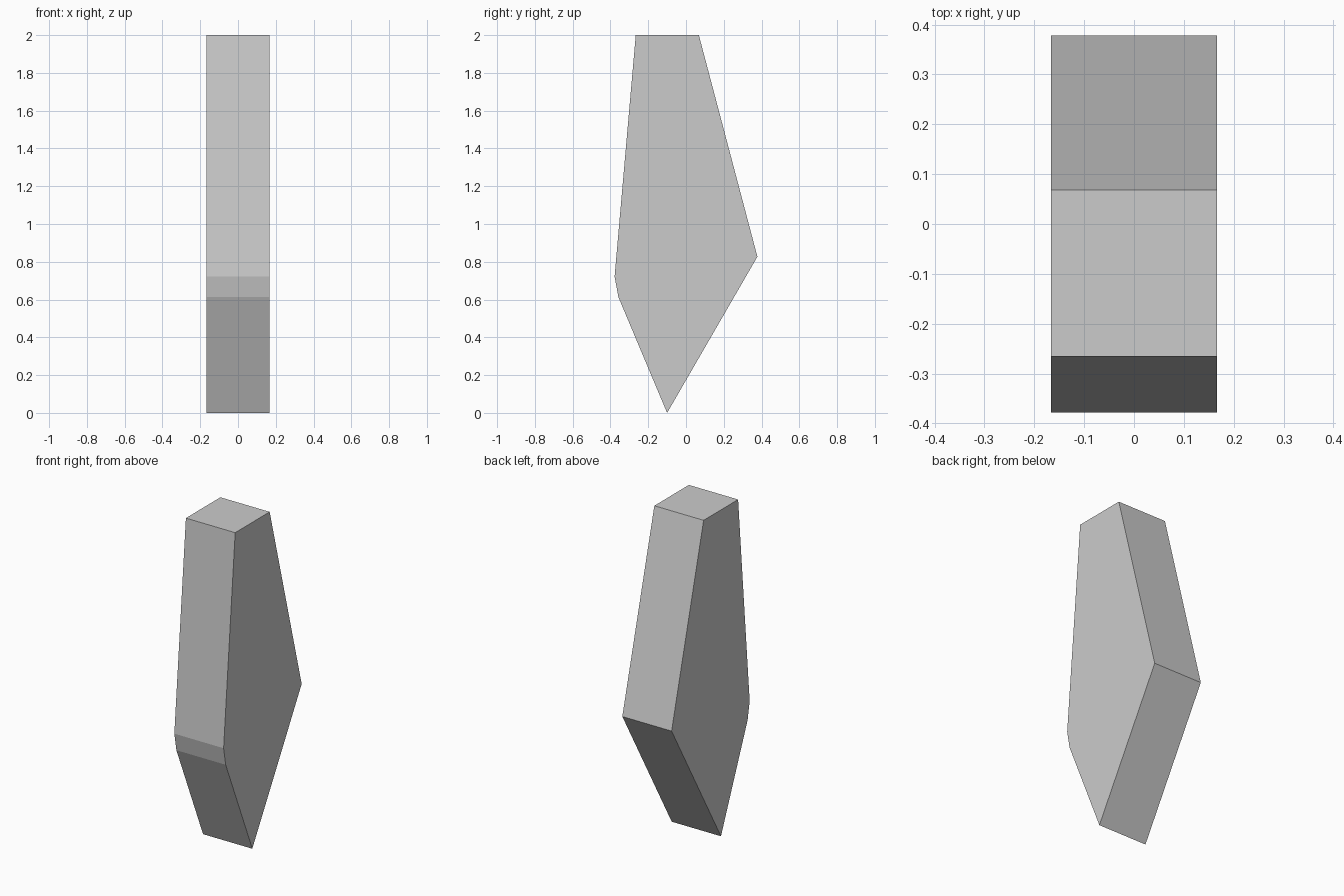
import bpy
import bmesh

if "Cube" in bpy.data.objects:
    bpy.data.objects.remove(bpy.data.objects["Cube"])

HALF_WIDTH = 0.167

# Side outline (y, z), running from the bottom tip round the back to the front
PROFILE = [(-0.10, 0.0), (0.378, 0.827), (0.068, 2.0),
           (-0.266, 2.0), (-0.378, 0.722), (-0.358, 0.613)]


def extruded_profile(name, profile, half_width):
    bm = bmesh.new()
    face = bm.faces.new([bm.verts.new((-half_width, y, z)) for y, z in profile])
    extruded = bmesh.ops.extrude_face_region(bm, geom=[face])
    verts = [g for g in extruded["geom"] if isinstance(g, bmesh.types.BMVert)]
    bmesh.ops.translate(bm, verts=verts, vec=(2 * half_width, 0, 0))
    bmesh.ops.recalc_face_normals(bm, faces=bm.faces)
    mesh = bpy.data.meshes.new(name)
    bm.to_mesh(mesh)
    bm.free()
    obj = bpy.data.objects.new(name, mesh)
    bpy.context.collection.objects.link(obj)
    return obj


# Tapered slab with a pointed foot
extruded_profile("tapered_slab", PROFILE, HALF_WIDTH)
